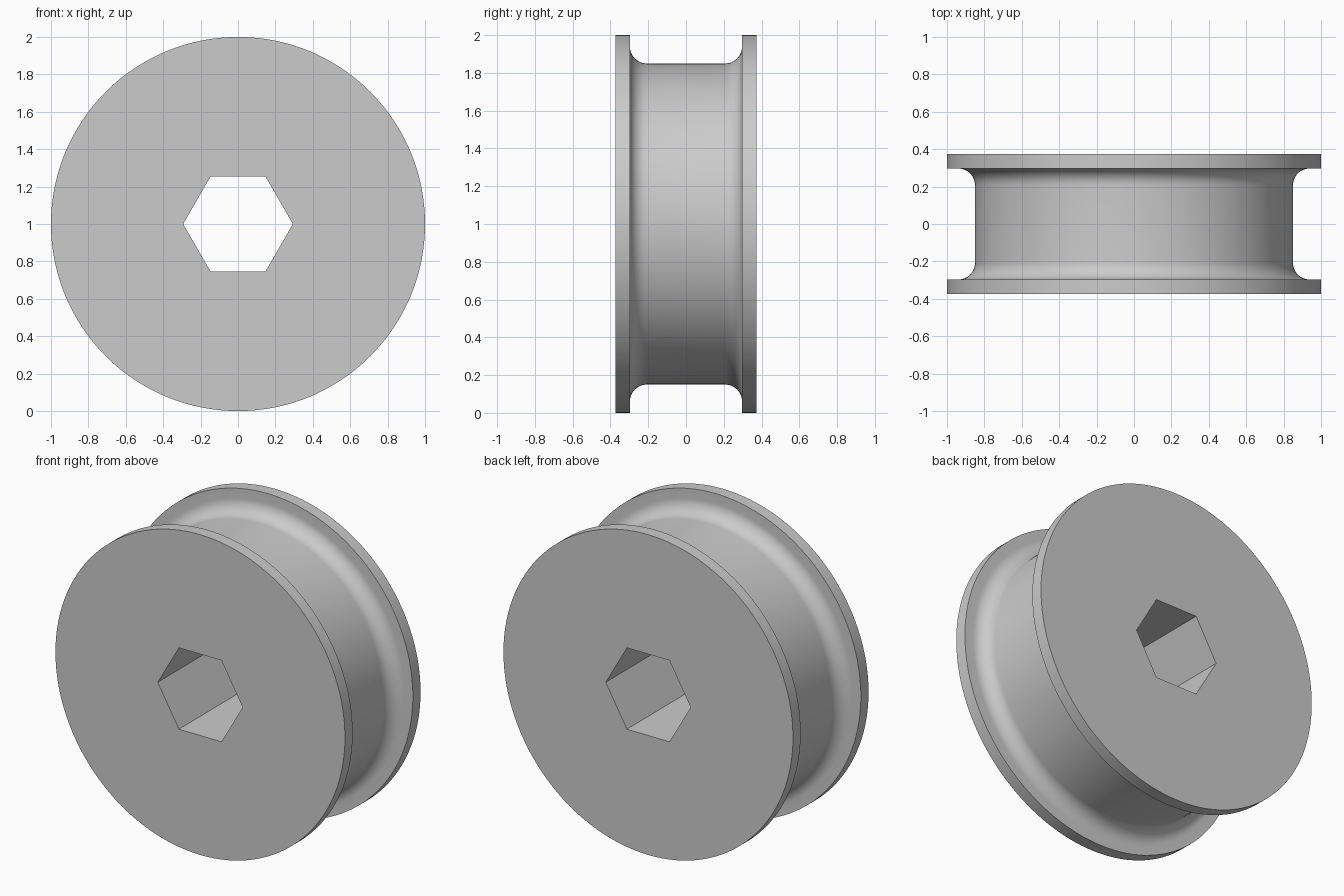
import bpy, bmesh, math

cube = bpy.data.objects.get("Cube")
if cube:
    bpy.data.objects.remove(cube, do_unlink=True)

SEGMENTS = 192          # multiple of six, so hex corners land on vertices
RIM, FLOOR, FILLET = 1.0, 0.85, 0.09
HALF_WIDTH, FLANGE_IN = 0.373, 0.297
BORE_APOTHEM = 0.254

grey = bpy.data.materials.new("plain grey")
grey.use_nodes = True
grey.diffuse_color = (0.6, 0.6, 0.6, 1)
grey.node_tree.nodes["Principled BSDF"].inputs["Base Color"].default_value = grey.diffuse_color


def bore_radius(angle):
    """Distance from the axis to the hexagon wall, corners on the x axis."""
    sector = math.pi / 3
    return BORE_APOTHEM / math.cos(angle % sector - sector / 2)


# Half profile as (radius, y): rim edge, flange wall, then fillet to the groove floor
half = [(RIM, HALF_WIDTH), (RIM, FLANGE_IN)]
for i in range(13):
    t = math.pi / 2 * i / 12
    half.append((FLOOR + FILLET * (1 - math.sin(t)),
                 FLANGE_IN - FILLET * (1 - math.cos(t))))
outer = half + [(r, -y) for r, y in reversed(half)]

# Sweep the closed profile round the y axis; None marks the hexagonal bore
profile = [(None, HALF_WIDTH)] + outer + [(None, -HALF_WIDTH)]
bm = bmesh.new()
rings = []
for radius, y in profile:
    ring = []
    for k in range(SEGMENTS):
        # tiny offset keeps corner angles inside their sector
        a = math.tau * k / SEGMENTS
        r = radius if radius is not None else bore_radius(a + 1e-9)
        ring.append(bm.verts.new((r * math.cos(a), y, 1 + r * math.sin(a))))
    rings.append(ring)
for ring, following in zip(rings, rings[1:] + rings[:1]):
    for k in range(SEGMENTS):
        n = (k + 1) % SEGMENTS
        bm.faces.new((ring[k], ring[n], following[n], following[k]))
bmesh.ops.recalc_face_normals(bm, faces=bm.faces)

mesh = bpy.data.meshes.new("flanged_roller")
bm.to_mesh(mesh)
bm.free()
mesh.materials.append(grey)
roller = bpy.data.objects.new("flanged_roller", mesh)
bpy.context.collection.objects.link(roller)

# Smooth groove and rim, crisp flange and bore edges
bpy.ops.object.select_all(action="DESELECT")
roller.select_set(True)
bpy.context.view_layer.objects.active = roller
bpy.ops.object.shade_smooth_by_angle(angle=math.radians(30))
